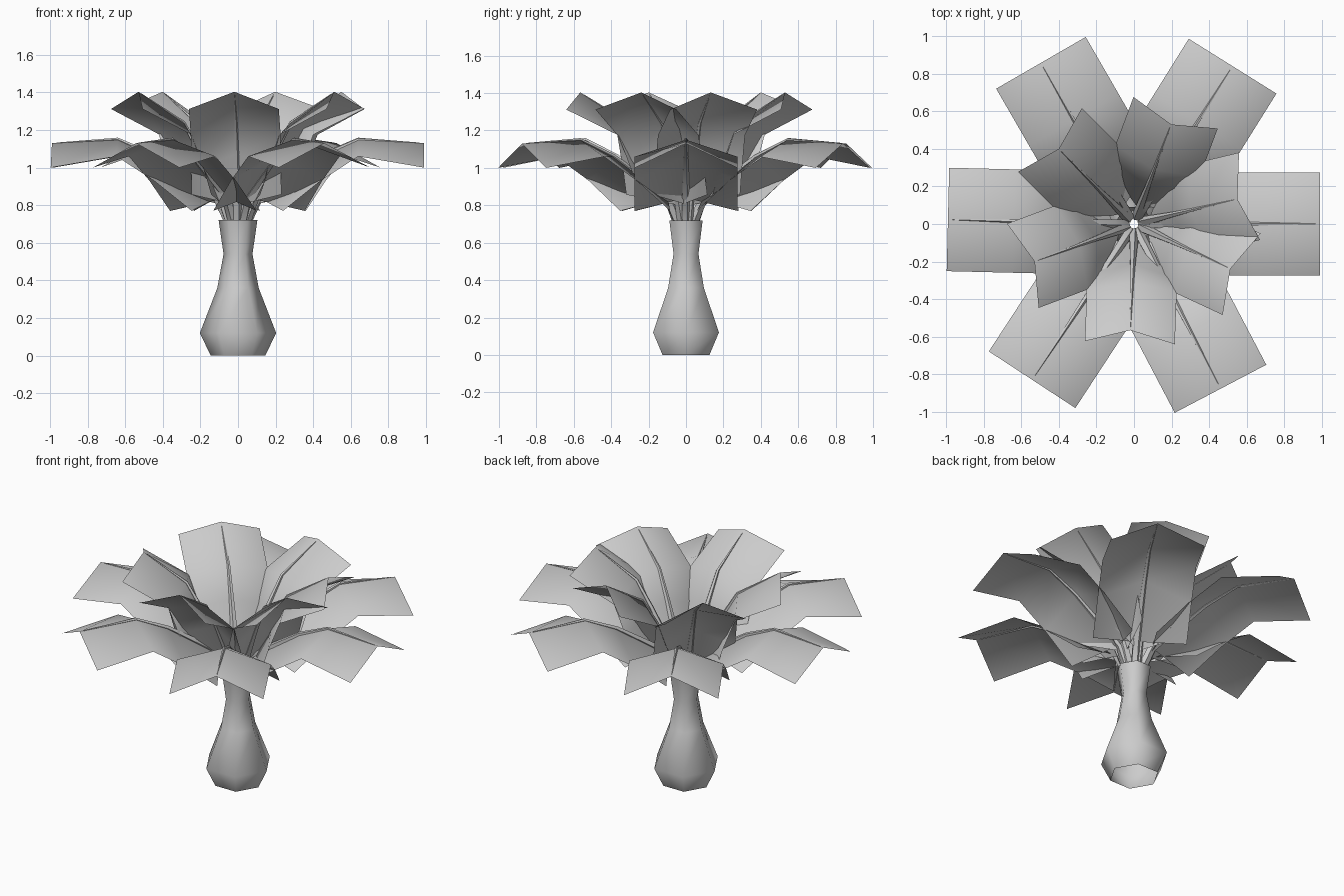
import bpy
import bmesh
from math import radians, cos, sin, tau
from mathutils import Vector, Matrix

cube = bpy.data.objects.get("Cube")
if cube:
    bpy.data.objects.remove(cube)

grey = bpy.data.materials.new("plain grey")
grey.use_nodes = True
grey.diffuse_color = (0.6, 0.6, 0.6, 1)
grey.node_tree.nodes["Principled BSDF"].inputs["Base Color"].default_value = (0.6, 0.6, 0.6, 1)


def make_object(name, bm, angle):
    mesh = bpy.data.meshes.new(name)
    bm.to_mesh(mesh)
    bm.free()
    mesh.materials.append(grey)
    obj = bpy.data.objects.new(name, mesh)
    bpy.context.collection.objects.link(obj)
    bpy.ops.object.select_all(action='DESELECT')
    obj.select_set(True)
    bpy.context.view_layer.objects.active = obj
    bpy.ops.object.shade_smooth_by_angle(angle=radians(angle))
    return obj


def add_tube(bm, rings):
    """Skin equal rings of points, leaving the ends open."""
    loops = [[bm.verts.new(p) for p in ring] for ring in rings]
    n = len(loops[0])
    for a, b in zip(loops, loops[1:]):
        for i in range(n):
            j = (i + 1) % n
            bm.faces.new((a[i], a[j], b[j], b[i]))
    bmesh.ops.recalc_face_normals(bm, faces=bm.faces)


# Six-sided bulging trunk, open underneath
TRUNK = [(0.145, 0), (0.203, 0.12), (0.11, 0.36), (0.077, 0.54), (0.103, 0.72)]
bm = bmesh.new()
add_tube(bm, [[(r * cos(tau * i / 6), r * sin(tau * i / 6), z) for i in range(6)]
              for r, z in TRUNK])
make_object("trunk", bm, 65)

# Leaf stations beyond the base: ridge point and edge point, as (distance, height)
LEAF = [((0.2, 0.14), (0.2, 0.01)),
        ((0.4, 0.23), (0.4, 0.14)),
        ((0.75, 0.21), (0.75, 0.08))]
HALF_WIDTH = 0.275


def add_leaf(name, heading, origin, tilt, size, base):
    turn = Matrix.Rotation(radians(heading), 4, 'Z')
    place = (turn @ Matrix.Translation((origin[0], 0, origin[1]))
             @ Matrix.Rotation(-radians(tilt), 4, 'Y') @ Matrix.Scale(size, 4))
    stations = [base] + LEAF

    # Folded blade
    bm = bmesh.new()
    rows = []
    for (rx, rz), (ex, ez) in stations:
        points = [(ex, -HALF_WIDTH, ez), (rx, 0, rz), (ex, HALF_WIDTH, ez)]
        rows.append([bm.verts.new(place @ Vector(p)) for p in points])
    for a, b in zip(rows, rows[1:]):
        for i in range(2):
            bm.faces.new((a[i], b[i], b[i + 1], a[i + 1]))
    make_object(name, bm, 65)

    # Stem that thins into the midrib
    path = [turn @ Vector((0.045, 0, 0.71))]
    path += [place @ Vector((x, 0, z)) for (x, z), _ in stations]
    path[-1] = path[-2].lerp(path[-1], 0.93)
    widths = (0.028, 0.026, 0.015, 0.01, 0.002)
    side = turn @ Vector((0, 1, 0))
    rings = []
    for i, (p, w) in enumerate(zip(path, widths)):
        along = (path[min(i + 1, 4)] - path[max(i - 1, 0)]).normalized()
        up = along.cross(side)
        rings.append([p + w * (side * cos(tau * k / 5) + up * sin(tau * k / 5))
                      for k in range(5)])
    bm = bmesh.new()
    add_tube(bm, rings)
    make_object(name + "_stem", bm, 40)


# Spreading lower ring
for i, heading in enumerate((0, 58, 120, 178.6, 236.8, 297.7)):
    add_leaf(f"lower_leaf_{i + 1}", heading, (0.24, 0.92), 0, 1,
             ((-0.13, -0.08), (0, -0.15)))

# Upright, smaller upper ring
for i, heading in enumerate((13.5, 69.5, 135, 200.6, 268, 335)):
    add_leaf(f"upper_leaf_{i + 1}", heading, (0.145, 0.872), 36, 0.87,
             ((-0.11, -0.023), (0.08, -0.08)))
